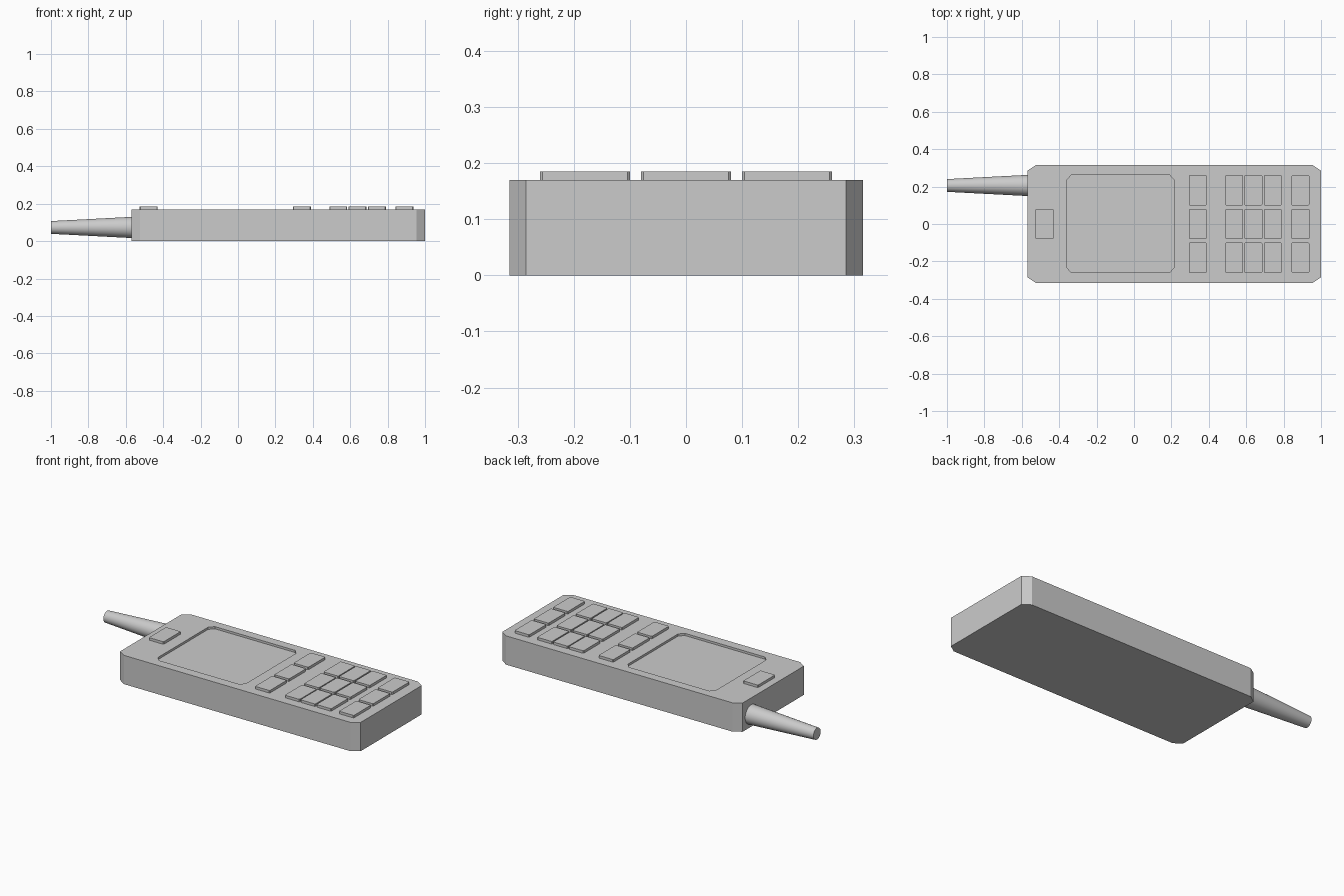
import bpy, bmesh, math
from mathutils import Matrix

if "Cube" in bpy.data.objects:
    bpy.data.objects.remove(bpy.data.objects["Cube"])

def slab(name, x0, x1, y0, y1, z0, z1, cx, cy):
    """Extruded rectangle with cut corners."""
    pts = [(x0 + cx, y0), (x1 - cx, y0), (x1, y0 + cy), (x1, y1 - cy),
           (x1 - cx, y1), (x0 + cx, y1), (x0, y1 - cy), (x0, y0 + cy)]
    bm = bmesh.new()
    face = bm.faces.new([bm.verts.new((x, y, z0)) for x, y in pts])
    top = bmesh.ops.extrude_face_region(bm, geom=[face])["geom"]
    for v in top:
        if isinstance(v, bmesh.types.BMVert):
            v.co.z = z1
    bmesh.ops.recalc_face_normals(bm, faces=bm.faces)
    mesh = bpy.data.meshes.new(name)
    bm.to_mesh(mesh)
    bm.free()
    ob = bpy.data.objects.new(name, mesh)
    bpy.context.collection.objects.link(ob)
    return ob

# Body with a shallow recessed screen
TOP = 0.17
body = slab("body", -0.57, 1.0, -0.315, 0.315, 0, TOP, 0.045, 0.03)
cutter = slab("screen_cutter", -0.36, 0.215, -0.26, 0.262, TOP - 0.013, TOP + 0.05, 0.025, 0.028)
cutter.hide_render = True
cutter.hide_set(True)
cut = body.modifiers.new("screen_recess", "BOOLEAN")
cut.operation = "DIFFERENCE"
cut.solver = "EXACT"
cut.object = cutter

# Keypad buttons: five columns of three, plus one power button
def button(name, x, y):
    slab(name, x - 0.048, x + 0.048, y - 0.08, y + 0.08, TOP - 0.005, TOP + 0.015, 0.004, 0.004)

for c, x in enumerate((0.341, 0.536, 0.638, 0.742, 0.89)):
    for r, y in enumerate((-0.18, 0, 0.18)):
        button(f"key_{c}_{r}", x, y)
button("power_button", -0.478, 0)

# Tapered antenna pointing along -x
x0, x1 = -0.56, -1.0
bpy.ops.mesh.primitive_cone_add(vertices=32, radius1=0.057, radius2=0.034, depth=x0 - x1,
                                location=((x0 + x1) / 2, 0.206, 0.073),
                                rotation=(0, -math.pi / 2, 0))
antenna = bpy.context.object
antenna.name = "antenna"
bpy.ops.object.shade_smooth_by_angle(angle=math.radians(35))
